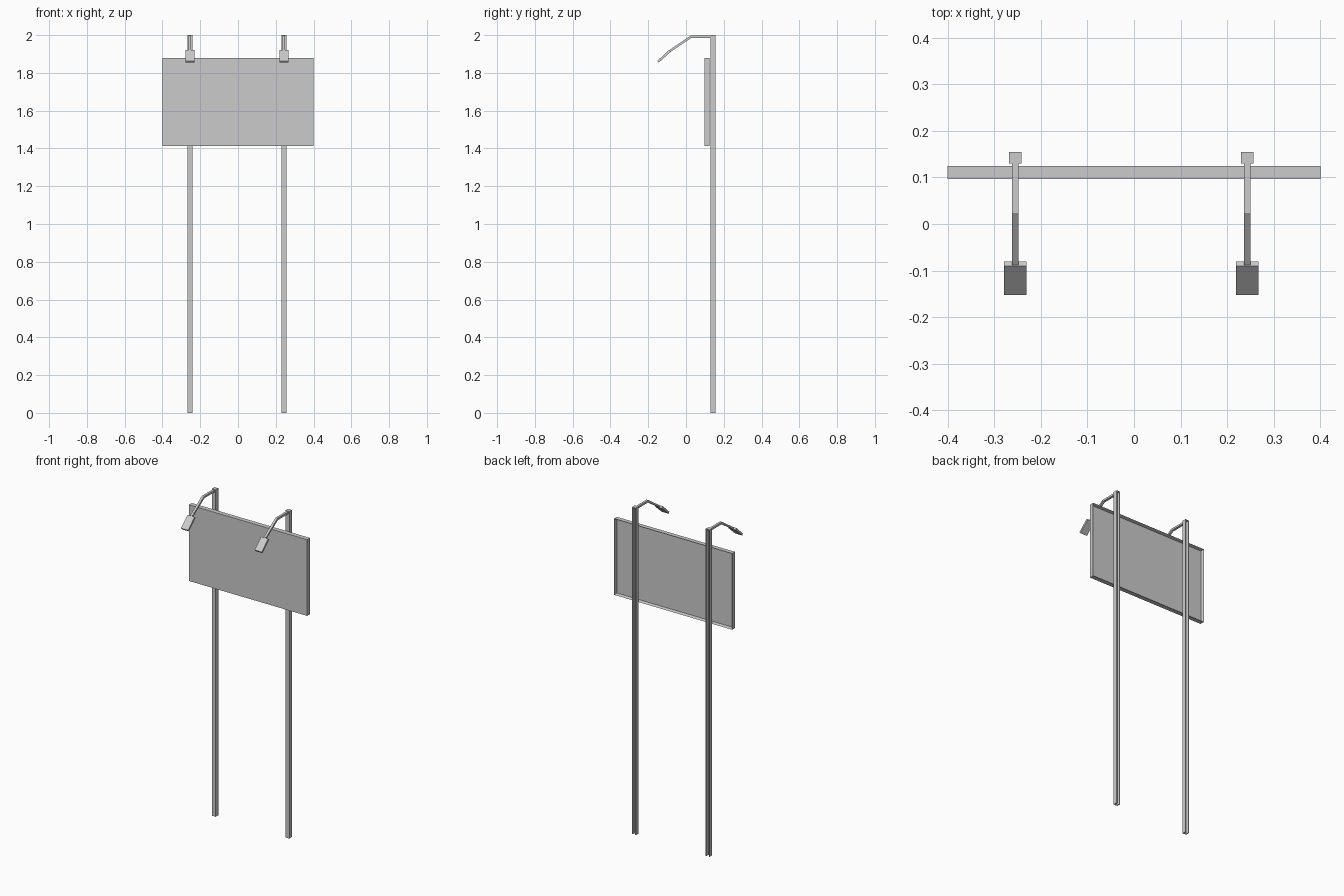
import bpy, bmesh
from mathutils import Vector

if "Cube" in bpy.data.objects:
    bpy.data.objects.remove(bpy.data.objects["Cube"])


def prism(name, profile, place, a, b):
    """Extrude a closed 2D profile between a and b; place maps (u, v, w) to xyz."""
    bm = bmesh.new()
    lo = [bm.verts.new(place(u, v, a)) for u, v in profile]
    hi = [bm.verts.new(place(u, v, b)) for u, v in profile]
    n = len(profile)
    bm.faces.new(lo)
    bm.faces.new(hi)
    for i in range(n):
        j = (i + 1) % n
        bm.faces.new((lo[i], lo[j], hi[j], hi[i]))
    bmesh.ops.recalc_face_normals(bm, faces=bm.faces)
    me = bpy.data.meshes.new(name)
    bm.to_mesh(me)
    bm.free()
    ob = bpy.data.objects.new(name, me)
    bpy.context.collection.objects.link(ob)
    return ob


def along_x(u, v, w):
    return Vector((w, u, v))


def along_z(u, v, w):
    return Vector((u, v, w))


def sign_panel():
    """Shallow tray: flat front with a thin rim, open at the back."""
    bm = bmesh.new()
    bmesh.ops.create_cube(bm, size=1)
    for v in bm.verts:
        v.co = Vector((v.co.x * 0.8, 0.111 + v.co.y * 0.028, 1.646 + v.co.z * 0.466))
    back = max(bm.faces, key=lambda f: f.calc_center_median().y)
    bmesh.ops.inset_region(bm, faces=[back], thickness=0.006)
    bmesh.ops.translate(bm, verts=back.verts, vec=(0, -0.021, 0))
    me = bpy.data.meshes.new("sign_panel")
    bm.to_mesh(me)
    bm.free()
    bpy.context.collection.objects.link(bpy.data.objects.new("sign_panel", me))


sign_panel()

for side, x in (("left", -0.255), ("right", 0.243)):
    # Post: channel section open to the back, closed by a top cap
    h, t, y0, y1 = 0.013, 0.005, 0.13, 0.155
    channel = [(x - h, y0), (x + h, y0), (x + h, y1), (x + h - t, y1),
               (x + h - t, y0 + t), (x - h + t, y0 + t), (x - h + t, y1), (x - h, y1)]
    prism(side + "_post", channel, along_z, 0, 1.996)
    cap = [(x - h, y0), (x + h, y0), (x + h, y1), (x - h, y1)]
    prism(side + "_post_cap", cap, along_z, 1.996, 2.0)

    # Bent lamp arm
    arm = [(0.132, 1.997), (0.024, 1.997), (-0.088, 1.921),
           (-0.083, 1.911), (0.028, 1.985), (0.132, 1.985)]
    prism(side + "_lamp_arm", arm, along_x, x - 0.007, x + 0.007)

    # Tilted lamp head
    head = [(-0.09, 1.921), (-0.152, 1.863), (-0.145, 1.854), (-0.08, 1.912)]
    prism(side + "_lamp_head", head, along_x, x - 0.024, x + 0.024)
